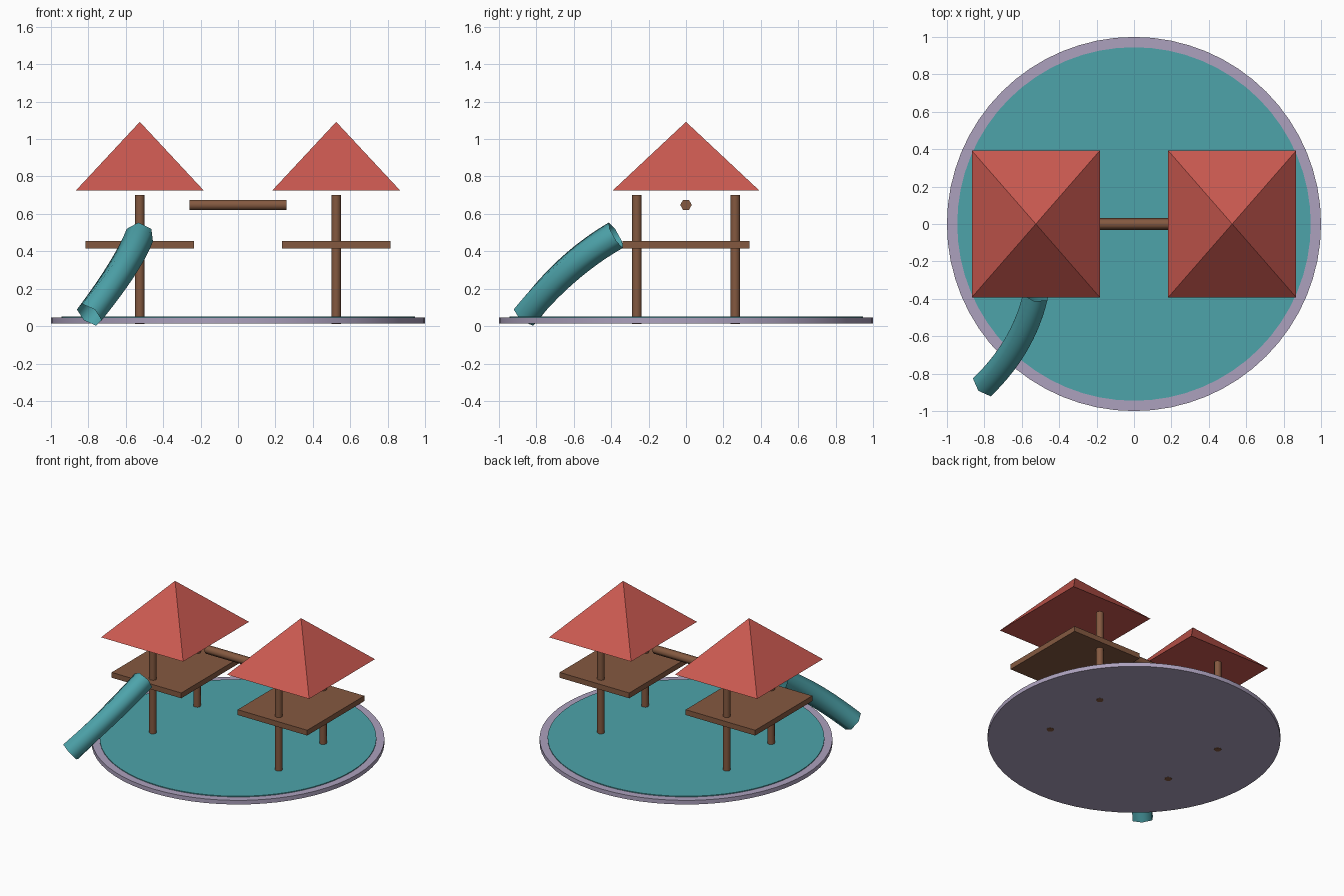
import bpy
import bmesh
from math import cos, sin, pi, radians
from mathutils import Matrix, Vector

if "Cube" in bpy.data.objects:
    bpy.data.objects.remove(bpy.data.objects["Cube"], do_unlink=True)


def make_material(name, rgb):
    """Flat material from an 8-bit display colour, stored as linear."""
    lin = [((c / 255 + 0.055) / 1.055) ** 2.4 for c in rgb]
    mat = bpy.data.materials.new(name)
    mat.use_nodes = True
    mat.diffuse_color = (*lin, 1)
    mat.node_tree.nodes["Principled BSDF"].inputs["Base Color"].default_value = (*lin, 1)
    return mat


RED = make_material("roof red", (202, 89, 80))
TEAL = make_material("teal", (77, 163, 170))
BROWN = make_material("wood brown", (132, 89, 64))
PURPLE = make_material("rim purple", (172, 161, 189))


def finish(bm, name, mat):
    mesh = bpy.data.meshes.new(name)
    bm.to_mesh(mesh)
    bm.free()
    mesh.materials.append(mat)
    obj = bpy.data.objects.new(name, mesh)
    bpy.context.collection.objects.link(obj)
    return obj


def cone(name, mat, sides, r1, r2, depth, matrix):
    """Smooth-sided cylinder or cone with flat caps."""
    bm = bmesh.new()
    bmesh.ops.create_cone(bm, cap_ends=True, segments=sides,
                          radius1=r1, radius2=r2, depth=depth)
    bm.normal_update()
    for f in bm.faces:
        f.smooth = abs(f.normal.z) < 0.9
    bm.transform(matrix)
    return finish(bm, name, mat)


def upright(name, mat, sides, radius, x, y, z0, z1):
    at = Matrix.Translation((x, y, (z0 + z1) / 2))
    return cone(name, mat, sides, radius, radius, z1 - z0, at)


def box(name, mat, centre, size):
    bm = bmesh.new()
    bmesh.ops.create_cube(bm, size=1)
    bm.transform(Matrix.Translation(centre) @ Matrix.Diagonal((*size, 1)))
    return finish(bm, name, mat)


# Round base with a slightly raised play surface
upright("base_rim", PURPLE, 64, 1.0, 0, 0, 0.014, 0.045)
upright("play_surface", TEAL, 64, 0.945, 0, 0, 0.02, 0.051)

# Two matching towers: posts, deck and pyramid roof
for side, sx in (("left", 1), ("right", -1)):
    x = sx * 0.525
    for end, sy in (("front", -1), ("back", 1)):
        upright(f"{side}_{end}_post", BROWN, 8, 0.026, x, sy * 0.263, 0.012, 0.70)
    box(f"{side}_deck", BROWN, (x, 0, 0.435), (0.58, 0.68, 0.04))
    place = (Matrix.Translation((x, 0, 0.908))
             @ Matrix.Diagonal((0.342, 0.392, 1, 1))
             @ Matrix.Rotation(radians(45), 4, "Z"))
    cone(f"{side}_roof", RED, 4, 2 ** 0.5, 0.004, 0.366, place)

# Hexagonal beam between the towers
cone("cross_beam", BROWN, 6, 0.031, 0.031, 0.52,
     Matrix.Translation((0, 0, 0.648)) @ Matrix.Rotation(radians(90), 4, "Y"))


# Open tube slide swept along a quadratic curve
def tube_slide(top, bend, bottom, radius, sides=6, steps=16):
    bm = bmesh.new()
    rings = []
    for i in range(steps + 1):
        t = i / steps
        p = top * (1 - t) ** 2 + bend * 2 * t * (1 - t) + bottom * t * t
        d = ((bend - top) * (1 - t) + (bottom - bend) * t).normalized()
        u = d.cross(Vector((0, 0, 1))).normalized()
        v = u.cross(d)
        angles = [2 * pi * k / sides for k in range(sides)]
        rings.append([bm.verts.new(p + (v * cos(a) + u * sin(a)) * radius)
                      for a in angles])
    for a, b in zip(rings, rings[1:]):
        for k in range(sides):
            n = (k + 1) % sides
            bm.faces.new((a[k], a[n], b[n], b[k])).smooth = True
    # Orient the open shell outwards
    bm.normal_update()
    face = bm.faces[:][0]
    if face.normal.dot(face.calc_center_median() - top) < 0:
        bmesh.ops.reverse_faces(bm, faces=bm.faces[:])
    return finish(bm, "tube_slide", TEAL)


tube_slide(Vector((-0.525, -0.375, 0.486)), Vector((-0.585, -0.645, 0.33)),
           Vector((-0.795, -0.855, 0.06)), 0.078)
